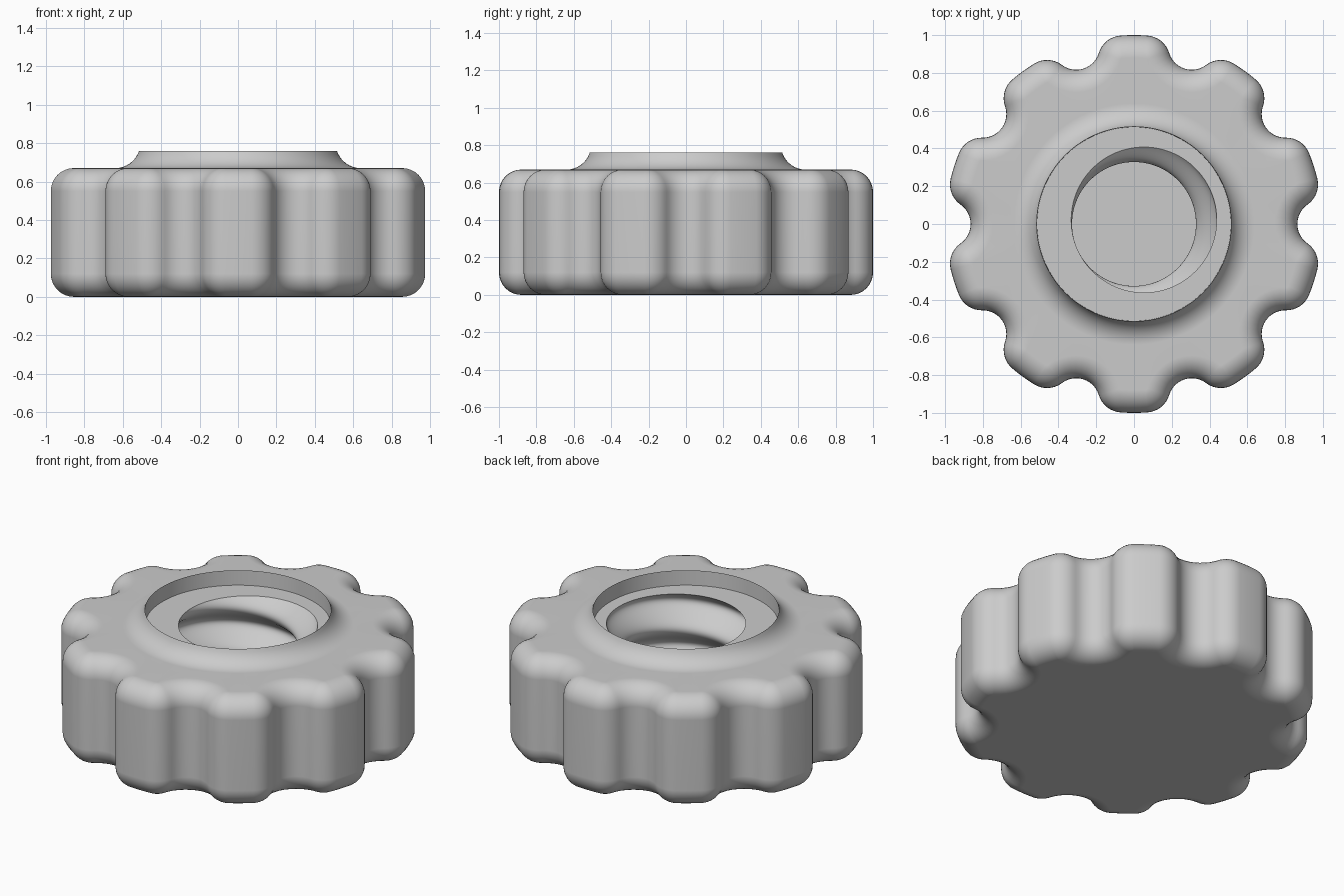
import bpy
import bmesh
from math import sin, cos, pi, tau, radians, acos, atan2, sqrt

old = bpy.data.objects.get("Cube")
if old:
    bpy.data.objects.remove(old, do_unlink=True)

LOBES = 10
FILLET, SCALLOP, SCALLOP_AT = 0.13, 0.125, 0.99   # grip outline radii
ROUND = 0.12                                      # rounding of upper and lower edges
TOP, RIM_Z, RIM_R = 0.67, 0.76, 0.515
BORE_R, BORE_SHIFT, PITCH, FLOOR = 0.385, 0.057, 0.27, 0.1

grey = bpy.data.materials.new("plain_grey")
grey.use_nodes = True
grey.diffuse_color = (0.6, 0.6, 0.6, 1)
shader = grey.node_tree.nodes["Principled BSDF"]
shader.inputs["Base Color"].default_value = grey.diffuse_color
shader.inputs["Roughness"].default_value = 0.6


def arc(centre, radius, start, end, steps):
    """Points on an arc, leaving out the last one."""
    angles = [start + (end - start) * i / steps for i in range(steps)]
    return [(centre[0] + radius * cos(a), centre[1] + radius * sin(a)) for a in angles]


def polar(r, a):
    return r * cos(a), r * sin(a)


def outline(inset):
    """Scalloped grip outline, offset inwards."""
    r, d, half = 1 - FILLET, FILLET + SCALLOP, pi / LOBES
    delta = half - acos((r * r + SCALLOP_AT ** 2 - d * d) / (2 * r * SCALLOP_AT))
    f, s = polar(r, delta), polar(SCALLOP_AT, half)
    beta = atan2(s[1] - f[1], s[0] - f[0])
    points = []
    for i in range(LOBES):
        a = pi / 2 + 2 * half * i
        b = a + 2 * half
        points += arc((0, 0), 1 - inset, a - delta, a + delta, 4)
        points += arc(polar(r, a + delta), FILLET - inset, a + delta, a + beta, 8)
        points += arc(polar(SCALLOP_AT, a + half), SCALLOP + inset,
                      a + beta + pi, b - beta - pi + tau, 12)
        points += arc(polar(r, b - delta), FILLET - inset, b - beta, b - delta, 8)
    return points


def ring(points, z):
    return [(x, y, z) for x, y in points]


COUNT = len(outline(0))


def circle(radius, z, shift=(0, 0)):
    start = pi / 2 - radians(3.7)
    return ring(arc(shift, radius, start, start + tau, COUNT), z)


def loft(name, rings, cap_first=False, cap_last=False):
    """Join a stack of equal rings into one surface."""
    bm = bmesh.new()
    loops = [[bm.verts.new(p) for p in pts] for pts in rings]
    for low, high in zip(loops, loops[1:]):
        for i in range(COUNT):
            j = (i + 1) % COUNT
            bm.faces.new((low[i], low[j], high[j], high[i]))
    if cap_first:
        bm.faces.new(loops[0][::-1])
    if cap_last:
        bm.faces.new(loops[-1])
    mesh = bpy.data.meshes.new(name)
    bm.to_mesh(mesh)
    bm.free()
    mesh.materials.append(grey)
    obj = bpy.data.objects.new(name, mesh)
    bpy.context.collection.objects.link(obj)
    bpy.ops.object.select_all(action='DESELECT')
    obj.select_set(True)
    bpy.context.view_layer.objects.active = obj
    bpy.ops.object.shade_smooth_by_angle(angle=radians(35))
    weighted = obj.modifiers.new("flat_face_normals", 'WEIGHTED_NORMAL')
    weighted.keep_sharp = True
    return obj


# Scalloped grip with rounded lower and upper edges
STEPS = 8
body = []
for i in range(STEPS + 1):
    t = pi / 2 * i / STEPS
    body.append(ring(outline(ROUND * (1 - sin(t))), ROUND * (1 - cos(t))))
for i in range(STEPS + 1):
    t = pi / 2 * i / STEPS
    body.append(ring(outline(ROUND * (1 - cos(t))), TOP - ROUND * (1 - sin(t))))

# Collar: concave flare rising to a thin rim, then the recess wall and ledge
flare = 0.13
flare_r = RIM_R + sqrt(flare ** 2 - (TOP + flare - RIM_Z) ** 2)
end = acos((TOP + flare - RIM_Z) / flare)
for i in range(STEPS + 1):
    t = end * i / STEPS
    body.append(circle(flare_r - flare * sin(t), TOP + flare * (1 - cos(t))))


# Threaded bore: an off-centre circle turning as it goes down
def bore(z):
    turn = radians(23) + tau * (z - TOP) / PITCH
    return circle(BORE_R, z, polar(BORE_SHIFT, turn))


body.append(circle(RIM_R - 0.002, TOP))
body.append(bore(TOP))
loft("grip_and_collar", body, cap_first=True)

LAYERS = 60
threads = [bore(TOP + (FLOOR - TOP) * i / LAYERS) for i in range(LAYERS + 1)]
loft("threaded_bore", threads, cap_last=True)
